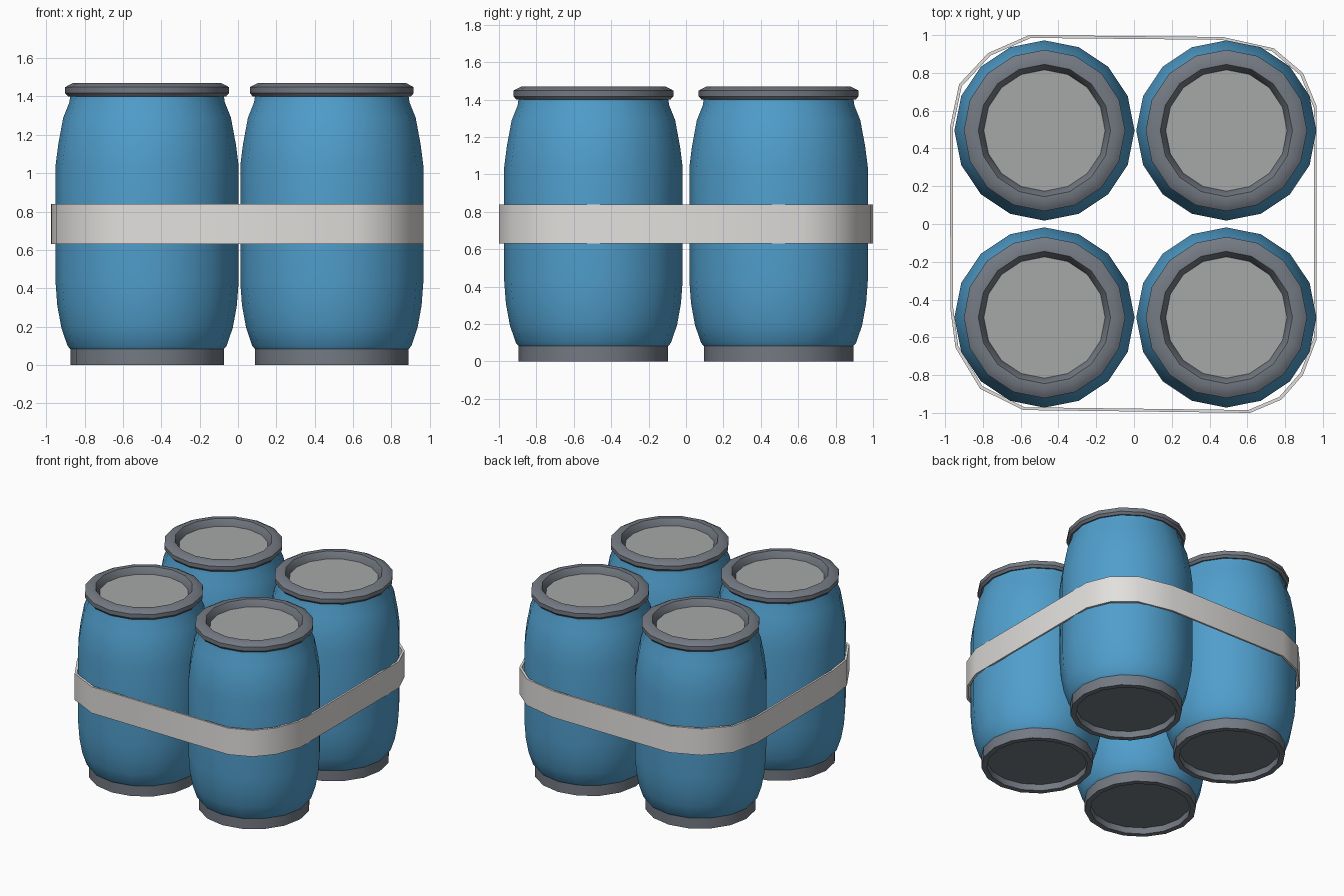
import bpy, bmesh, math

if "Cube" in bpy.data.objects:
    bpy.data.objects.remove(bpy.data.objects["Cube"])

def material(name, rgb):
    lin = [((c / 255 + 0.055) / 1.055) ** 2.4 for c in rgb]
    m = bpy.data.materials.new(name)
    m.diffuse_color = (*lin, 1)
    m.use_nodes = True
    m.node_tree.nodes["Principled BSDF"].inputs["Base Color"].default_value = m.diffuse_color
    return m

BLUE = material("barrel blue", (80, 158, 204))
GREY = material("rim grey", (116, 122, 131))
LID = material("lid light grey", (166, 169, 168))
WHITE = material("strap white", (226, 224, 221))

def finish(bm, name, mat):
    bmesh.ops.recalc_face_normals(bm, faces=bm.faces)
    me = bpy.data.meshes.new(name)
    bm.to_mesh(me)
    bm.free()
    me.materials.append(mat)
    ob = bpy.data.objects.new(name, me)
    bpy.context.collection.objects.link(ob)
    bpy.ops.object.select_all(action='DESELECT')
    ob.select_set(True)
    bpy.context.view_layer.objects.active = ob
    bpy.ops.object.shade_smooth_by_angle(angle=math.radians(35))
    return ob

def lathe(name, profile, mat, cx, cy, closed=False, n=16):
    """Revolve (radius, z) points about a vertical axis."""
    bm = bmesh.new()
    rings = [[bm.verts.new((cx + r * math.cos(2 * math.pi * i / n),
                            cy + r * math.sin(2 * math.pi * i / n), z))
              for i in range(n)] for r, z in profile]
    pairs = list(zip(rings, rings[1:]))
    if closed:
        pairs.append((rings[-1], rings[0]))
    else:
        bm.faces.new(rings[0])
        bm.faces.new(rings[-1])
    for a, b in pairs:
        for i in range(n):
            j = (i + 1) % n
            bm.faces.new((a[i], a[j], b[j], b[i]))
    return finish(bm, name, mat)

BODY = [(0.398, 0.08), (0.415, 0.10), (0.447, 0.195), (0.468, 0.31), (0.477, 0.43),
        (0.477, 1.04), (0.463, 1.15), (0.437, 1.29), (0.405, 1.37), (0.40, 1.405)]
FOOT = [(0.36, 0.05), (0.36, 0.0), (0.40, 0.0), (0.40, 0.085), (0.36, 0.085)]
RIM = [(0.395, 1.40), (0.412, 1.40), (0.427, 1.417), (0.427, 1.448), (0.415, 1.455),
       (0.388, 1.469), (0.35, 1.469), (0.318, 1.415), (0.318, 1.40)]

# Four barrels
for side, cx in (("left", -0.474), ("right", 0.489)):
    for end, cy in (("front", -0.495), ("back", 0.495)):
        tag = f"{end}_{side}"
        lathe("barrel_body_" + tag, BODY, BLUE, cx, cy)
        lathe("barrel_foot_" + tag, FOOT, GREY, cx, cy)
        lathe("barrel_rim_" + tag, RIM, GREY, cx, cy, closed=True)
        lathe("barrel_lid_" + tag, [(0.325, 1.402), (0.325, 1.42)], LID, cx, cy)

# Strap around the group: outer path (counter-clockwise), thickened inwards
PATH = [(0.47, 0.99), (-0.555, 1.0), (-0.772, 0.905), (-0.926, 0.74), (-0.974, 0.513),
        (-0.972, -0.45), (-0.945, -0.655), (-0.815, -0.872), (-0.587, -0.985),
        (0.614, -1.0), (0.78, -0.93), (0.894, -0.80), (0.967, -0.61),
        (0.967, 0.624), (0.894, 0.80), (0.74, 0.93)]
bm = bmesh.new()
T = 0.985
loops = [[bm.verts.new((x * s, y * s, z)) for x, y in PATH]
         for s, z in ((1, 0.63), (1, 0.838), (T, 0.838), (T, 0.63))]
for k in range(4):
    a, b = loops[k], loops[(k + 1) % 4]
    for i in range(len(PATH)):
        j = (i + 1) % len(PATH)
        bm.faces.new((a[i], a[j], b[j], b[i]))
finish(bm, "strap", WHITE)
